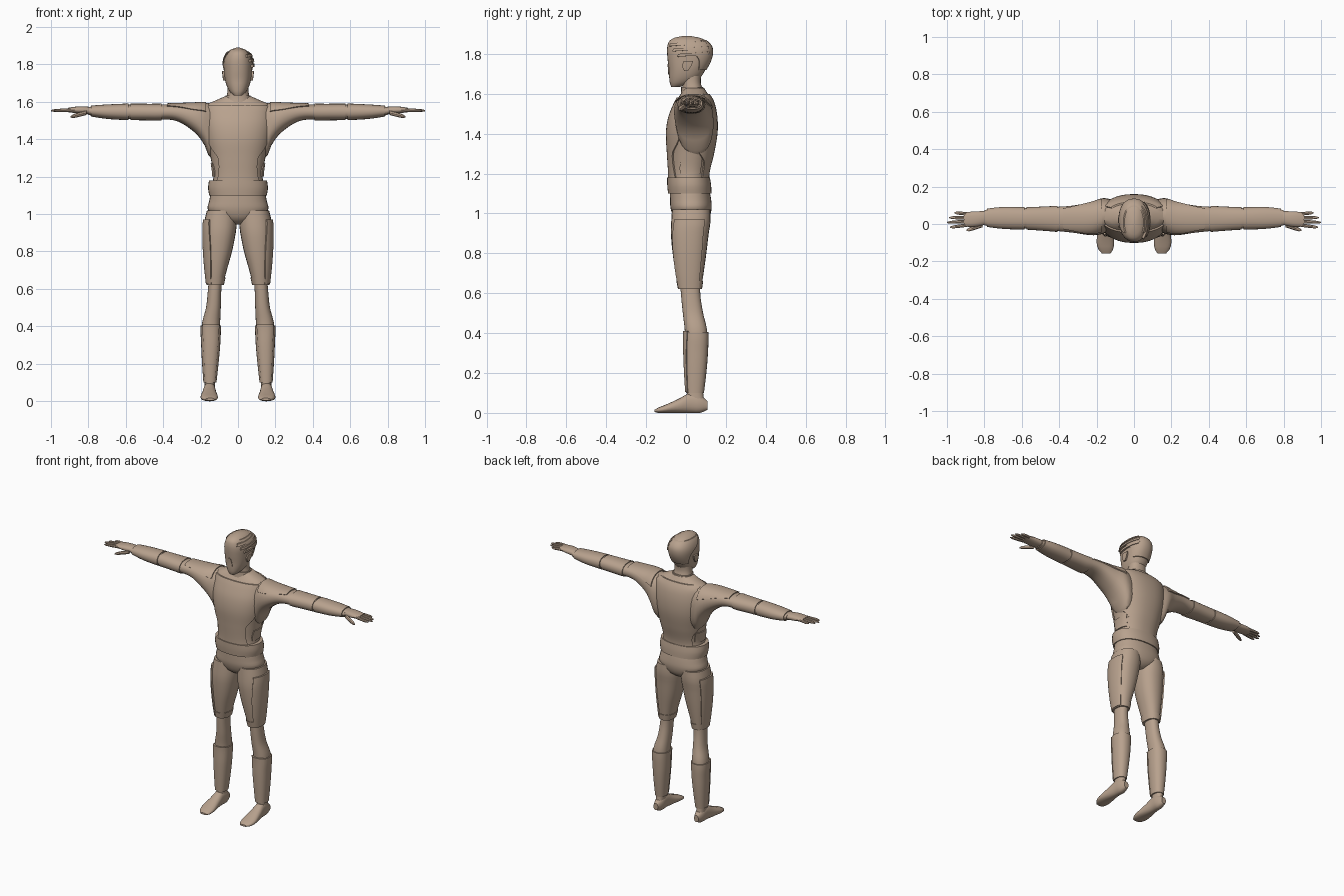
import bpy, bmesh, math

if "Cube" in bpy.data.objects:
    bpy.data.objects.remove(bpy.data.objects["Cube"])

clay = bpy.data.materials.new("warm tan clay")
clay.use_nodes = True
clay.diffuse_color = (0.48, 0.36, 0.27, 1)
bsdf = clay.node_tree.nodes["Principled BSDF"]
bsdf.inputs["Base Color"].default_value = clay.diffuse_color
bsdf.inputs["Roughness"].default_value = 0.8

TO_WORLD = {"z": lambda t, u, v: (u, v, t),
            "x": lambda t, u, v: (t, u, v),
            "y": lambda t, u, v: (u, t, v)}


def sample(rows, t):
    """Smoothly interpolate rows of (t, values...) at t."""
    i = 0
    while i < len(rows) - 2 and t > rows[i + 1][0]:
        i += 1
    a, b = rows[i], rows[i + 1]
    p, n = rows[max(i - 1, 0)], rows[min(i + 2, len(rows) - 1)]
    h = b[0] - a[0]
    s = min(max((t - a[0]) / h, 0), 1)
    out = []
    for k in range(1, len(a)):
        m0 = (b[k] - p[k]) / (b[0] - p[0]) * h
        m1 = (n[k] - a[k]) / (n[0] - a[0]) * h
        out.append((2*s**3 - 3*s*s + 1) * a[k] + (s**3 - 2*s*s + s) * m0
                   + (3*s*s - 2*s**3) * b[k] + (s**3 - s*s) * m1)
    return out


def surface(rings, axis, t, degrees, offset, power=0.88):
    """Point on the lofted body: rings are (t, u_min, u_max, v_min, v_max)."""
    u0, u1, v0, v1 = sample(rings, t)
    s, c = math.sin(math.radians(degrees)), math.cos(math.radians(degrees))
    u = (u0 + u1) / 2 + ((u1 - u0) / 2 + offset) * math.copysign(abs(s) ** power, s)
    v = (v0 + v1) / 2 - ((v1 - v0) / 2 + offset) * math.copysign(abs(c) ** power, c)
    return TO_WORLD[axis](t, u, v)


def finish(name, bm, mirror):
    bmesh.ops.remove_doubles(bm, verts=bm.verts, dist=0.00005)
    bmesh.ops.recalc_face_normals(bm, faces=bm.faces)
    mesh = bpy.data.meshes.new(name)
    bm.to_mesh(mesh)
    bm.free()
    mesh.materials.append(clay)
    mesh.shade_smooth()
    mesh.set_sharp_from_angle(angle=math.radians(38))
    ob = bpy.data.objects.new(name, mesh)
    bpy.context.collection.objects.link(ob)
    if mirror:
        ob.modifiers.new("Mirror", "MIRROR").use_mirror_merge = False
    return ob


def loft(name, rings, axis="z", lo=None, hi=None, offset=0, mirror=False, sides=24, steps=14):
    """Closed tube through the rings, optionally just a grown section of it."""
    lo = rings[0][0] if lo is None else lo
    hi = rings[-1][0] if hi is None else hi
    bm = bmesh.new()
    loops = []
    for i in range(steps + 1):
        t = lo + (hi - lo) * i / steps
        loops.append([bm.verts.new(surface(rings, axis, t, 360 * j / sides, offset))
                      for j in range(sides)])
    for a, b in zip(loops, loops[1:]):
        for j in range(sides):
            k = (j + 1) % sides
            bm.faces.new((a[j], a[k], b[k], b[j]))
    bm.faces.new(loops[0])
    bm.faces.new(loops[-1])
    return finish(name, bm, mirror)


def panel(name, rings, edges, axis="z", offset=0.008, tilt=0, mirror=False, rows=16, cols=16):
    """Raised plate on a loft: edges are (t, start angle, end angle)."""
    bm = bmesh.new()
    lo, hi = edges[0][0], edges[-1][0]
    grid = []
    for i in range(-1, rows + 2):
        t = lo + (hi - lo) * min(max(i, 0), rows) / rows
        a0, a1 = sample(edges, t)
        line = []
        for j in range(-1, cols + 2):
            s = min(max(j, 0), cols) / cols
            rim = i in (-1, rows + 1) or j in (-1, cols + 1)
            line.append(bm.verts.new(surface(rings, axis, t + tilt * s, a0 + (a1 - a0) * s,
                                             -0.004 if rim else offset)))
        grid.append(line)
    for a, b in zip(grid, grid[1:]):
        for j in range(cols + 2):
            bm.faces.new((a[j], a[j + 1], b[j + 1], b[j]))
    return finish(name, bm, mirror)


def centred(rows):
    """Rows of (t, half width, front, back) to symmetric rings."""
    return [(t, -w, w, f, b) for t, w, f, b in rows]


# Torso, vest plates and belt
torso = centred([(1.12, .145, -.082, .11), (1.2, .132, -.082, .11), (1.3, .146, -.088, .133),
                 (1.4, .168, -.093, .15), (1.48, .178, -.082, .15), (1.55, .175, -.055, .137),
                 (1.59, .165, -.033, .118), (1.605, .125, -.022, .106), (1.63, .07, -.012, .09)])
loft("torso", torso, steps=36, sides=36)
panel("vest_front", torso, [(1.14, -62, 62), (1.2, -48, 48), (1.3, -42, 42), (1.35, -58, 58),
                            (1.42, -70, 70), (1.5, -72, 72), (1.58, -60, 60)], rows=28)
panel("vest_back", torso, [(1.14, 128, 232), (1.25, 130, 230), (1.32, 105, 255),
                           (1.42, 112, 248), (1.5, 118, 242), (1.6, 125, 235)], rows=28)
panel("waist_side_plate", torso, [(1.2, 68, 122), (1.23, 66, 122), (1.27, 70, 120)],
      offset=.006, mirror=True)
belt = centred([(1.1, .154, -.09, .128), (1.14, .16, -.094, .126), (1.18, .155, -.095, .12)])
loft("belt", belt, sides=36, steps=5)

# Hips
hips = centred([(.945, .03, -.02, .075), (.97, .1, -.055, .11), (1.02, .16, -.076, .128),
                (1.07, .154, -.08, .126), (1.14, .14, -.08, .112)])
loft("hips", hips, sides=32)

# Neck and collar
neck = centred([(1.57, .07, -.025, .1), (1.62, .062, -.018, .084), (1.66, .056, -.02, .074),
                (1.72, .055, -.03, .08)])
loft("neck", neck)
loft("collar", neck, lo=1.585, hi=1.635, offset=.006, steps=4)

# Head, hair plates, ears and nose
head = centred([(1.633, .02, -.073, -.035), (1.65, .04, -.08, .02), (1.68, .058, -.084, .07),
                (1.72, .07, -.086, .097), (1.77, .076, -.092, .122), (1.81, .077, -.095, .13),
                (1.84, .07, -.093, .124), (1.866, .055, -.082, .1), (1.882, .034, -.055, .065),
                (1.89, .01, -.015, .02)])
loft("head", head, sides=32, steps=32)
panel("hair_back", head, [(1.72, 125, 235), (1.78, 110, 250), (1.83, 78, 282), (1.87, 55, 305)],
      offset=.006)
for k, (z, start) in enumerate([(1.785, 62), (1.812, 48), (1.838, 35)]):
    panel(f"hair_band_{k + 1}", head, [(z, start, 140), (z + .015, start + 4, 145)],
          offset=.011, tilt=.012, rows=3)
panel("ear", head, [(1.715, 84, 92), (1.74, 77, 97), (1.765, 80, 98)],
      offset=.01, mirror=True, rows=6, cols=4)
panel("nose", head, [(1.695, -13, 13), (1.71, -11, 11), (1.75, -4, 4)], offset=.004, rows=6, cols=6)

# Arms with sleeve, elbow guard and bracer
arm = [(.1, -.03, .125, 1.3, 1.59), (.15, -.045, .138, 1.3, 1.593), (.18, -.056, .136, 1.37, 1.594),
       (.23, -.06, .118, 1.435, 1.592), (.33, -.046, .098, 1.498, 1.588),
       (.45, -.034, .09, 1.505, 1.585), (.58, -.025, .085, 1.508, 1.585),
       (.7, -.02, .085, 1.515, 1.58), (.8, -.008, .075, 1.53, 1.573)]
loft("arm", arm, "x", mirror=True, steps=36)
panel("shoulder_plate", arm, [(.17, 115, 235), (.25, 110, 240), (.38, 130, 225)], "x",
      offset=.006, mirror=True)
loft("elbow_guard", arm, "x", .41, .575, .005, mirror=True)
loft("bracer", arm, "x", .585, .785, .006, mirror=True)

# Hands with four fingers and a thumb
palm = [(.78, .0, .07, 1.533, 1.572), (.83, -.012, .068, 1.535, 1.576),
        (.87, -.016, .066, 1.54, 1.574), (.91, -.012, .06, 1.545, 1.568)]
loft("palm", palm, "x", mirror=True, sides=16, steps=8)


def finger(name, x0, x1, y0, y1, z0, z1, r):
    rings = [(x0 + (x1 - x0) * s, y0 + (y1 - y0) * s - r * k, y0 + (y1 - y0) * s + r * k,
              z0 + (z1 - z0) * s - r * k, z0 + (z1 - z0) * s + r * k)
             for s, k in [(0, 1), (.5, 1), (.85, .8), (1, .35)]]
    loft(name, rings, "x", mirror=True, sides=8, steps=6)


for k, (name, tip) in enumerate([("index_finger", .985), ("middle_finger", 1.0),
                                 ("ring_finger", .988), ("little_finger", .96)]):
    finger(name, .89, tip, -.006 + .02 * k, -.018 + .026 * k, 1.556, 1.553, .009)
finger("thumb", .81, .895, -.005, -.034, 1.542, 1.52, .012)

# Thighs with shorts plates
thigh = [(.62, .08, .163, -.036, .076), (.7, .06, .172, -.052, .088), (.8, .032, .18, -.067, .102),
         (.9, .012, .183, -.076, .114), (.96, .006, .18, -.074, .123), (1.02, .01, .166, -.07, .122)]
loft("thigh", thigh, mirror=True)
panel("thigh_outer_plate", thigh, [(.625, 25, 130), (.8, 28, 130), (.97, 40, 128)],
      mirror=True)
loft("shorts_hem", thigh, lo=.62, hi=.66, offset=.004, mirror=True, steps=3)

# Knees, boots and feet
shin = [(.1, .117, .183, .002, .088), (.2, .106, .19, -.004, .1), (.3, .097, .195, -.008, .108),
        (.41, .092, .197, -.01, .11), (.5, .088, .175, -.02, .09), (.58, .086, .166, -.028, .077),
        (.66, .08, .16, -.034, .074)]
loft("knee", shin, lo=.38, offset=-.004, mirror=True)
loft("boot_shaft", shin, lo=.1, hi=.405, offset=.002, mirror=True)
panel("shin_plate", shin, [(.105, -40, 40), (.3, -42, 42), (.41, -50, 50)], offset=.006, mirror=True)
ankle = [(.03, .122, .18, .0, .098), (.08, .124, .178, .004, .088), (.13, .122, .178, .006, .085)]
loft("ankle", ankle, mirror=True, steps=6)
foot = [(-.157, .125, .172, .004, .016), (-.14, .113, .188, .0, .026), (-.1, .107, .2, .0, .042),
        (-.03, .115, .192, .0, .074), (.02, .12, .184, .0, .1), (.07, .121, .18, .0, .09),
        (.107, .135, .168, .015, .06)]
loft("foot", foot, "y", mirror=True, sides=20)
